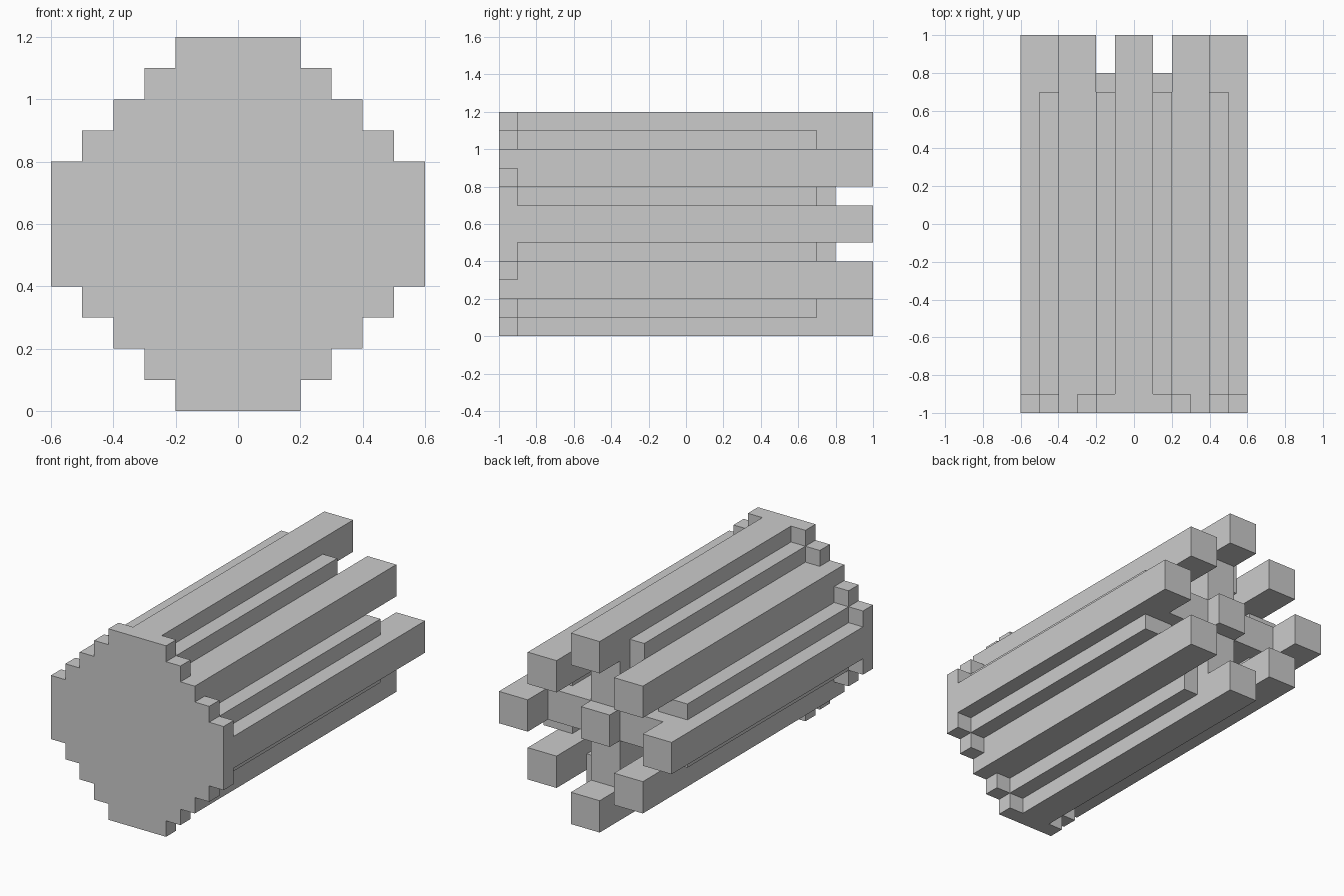
import bpy, bmesh

if "Cube" in bpy.data.objects:
    bpy.data.objects.remove(bpy.data.objects["Cube"])


def boxes(name, items):
    # one object made of axis-aligned boxes (x0, x1, y0, y1, z0, z1)
    bm = bmesh.new()
    for x0, x1, y0, y1, z0, z1 in items:
        verts = bmesh.ops.create_cube(bm, size=1)["verts"]
        for v in verts:
            v.co = ((x0 + x1) / 2 + v.co.x * (x1 - x0),
                    (y0 + y1) / 2 + v.co.y * (y1 - y0),
                    (z0 + z1) / 2 + v.co.z * (z1 - z0))
    me = bpy.data.meshes.new(name)
    bm.to_mesh(me)
    bm.free()
    ob = bpy.data.objects.new(name, me)
    bpy.context.collection.objects.link(ob)
    return ob


C = 0.6  # height of the bundle axis

# front plate: stepped disc extruded along y
quarter = [(0.6, 0.2), (0.5, 0.2), (0.5, 0.3), (0.4, 0.3), (0.4, 0.4),
           (0.3, 0.4), (0.3, 0.5), (0.2, 0.5), (0.2, 0.6)]
half = quarter + [(-x, z) for x, z in reversed(quarter)]
outline = half + [(x, -z) for x, z in reversed(half)]
bm = bmesh.new()
face = bm.faces.new([bm.verts.new((x, -1, C + z)) for x, z in outline])
ext = bmesh.ops.extrude_face_region(bm, geom=[face])["geom"]
bmesh.ops.translate(bm, vec=(0, 0.1, 0),
                    verts=[g for g in ext if isinstance(g, bmesh.types.BMVert)])
bmesh.ops.recalc_face_normals(bm, faces=bm.faces[:])
me = bpy.data.meshes.new("front_plate")
bm.to_mesh(me)
bm.free()
bpy.context.collection.objects.link(bpy.data.objects.new("front_plate", me))

# eight outer bars
centres = [(0.5, 0), (-0.5, 0), (0, 0.5), (0, -0.5)]
centres += [(sx * 0.3, sz * 0.3) for sx in (-1, 1) for sz in (-1, 1)]
for i, (x, z) in enumerate(centres):
    boxes(f"outer_bar_{i + 1}",
          [(x - 0.1, x + 0.1, -0.9, 1, C + z - 0.1, C + z + 0.1)])

# central bar
boxes("centre_bar", [(-0.1, 0.1, -0.9, 0.9, C - 0.1, C + 0.1)])

# cross spokes joining the centre to the outer bars
spokes = []
for s in (-1, 1):
    a, b = sorted((s * 0.1, s * 0.4))
    spokes.append((a, b, -0.9, 0.8, C - 0.1, C + 0.1))
    spokes.append((-0.1, 0.1, -0.9, 0.8, C + a, C + b))
boxes("cross_spokes", spokes)

# narrow filler strips between neighbouring bars
strips = []
for sx in (-1, 1):
    for sz in (-1, 1):
        for u0, u1, w0, w1 in ((0.1, 0.2, 0.3, 0.5), (0.3, 0.5, 0.1, 0.2)):
            a, b = sorted((sx * u0, sx * u1))
            c, d = sorted((sz * w0, sz * w1))
            strips.append((a, b, -0.9, 0.7, C + c, C + d))
boxes("filler_strips", strips)
